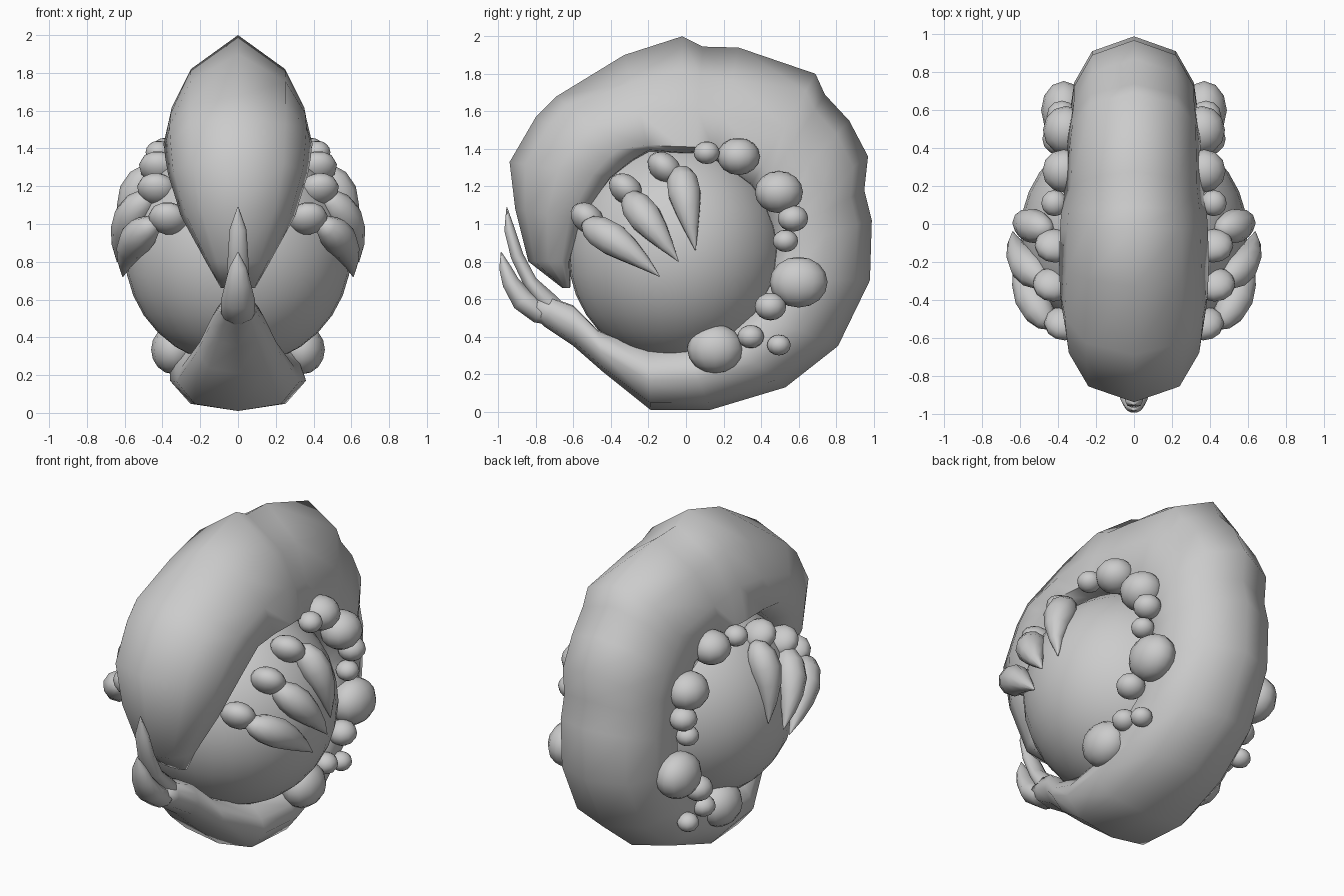
import bpy, bmesh, math
from mathutils import Vector

if "Cube" in bpy.data.objects:
    bpy.data.objects.remove(bpy.data.objects["Cube"])


def finish(name, bm, angle=50):
    bmesh.ops.recalc_face_normals(bm, faces=bm.faces)
    me = bpy.data.meshes.new(name)
    bm.to_mesh(me)
    bm.free()
    ob = bpy.data.objects.new(name, me)
    bpy.context.collection.objects.link(ob)
    bpy.ops.object.select_all(action='DESELECT')
    bpy.context.view_layer.objects.active = ob
    ob.select_set(True)
    bpy.ops.object.shade_smooth_by_angle(angle=math.radians(angle))
    return ob


def loft(name, rings, angle=50):
    bm = bmesh.new()
    vs = [[bm.verts.new(p) for p in r] for r in rings]
    n = len(rings[0])
    for a, b in zip(vs, vs[1:]):
        for i in range(n):
            j = (i + 1) % n
            bm.faces.new((a[i], a[j], b[j], b[i]))
    bm.faces.new(vs[0])
    bm.faces.new(vs[-1])
    return finish(name, bm, angle)


def tube(name, pts, radii, flat=1.0, n=10):
    pts = [Vector(p) for p in pts]
    rings = []
    for i, (p, r) in enumerate(zip(pts, radii)):
        d = (pts[min(i + 1, len(pts) - 1)] - pts[max(i - 1, 0)]).normalized()
        u = Vector((1, 0, 0))
        u = (u - d * u.dot(d)).normalized()
        v = d.cross(u)
        rings.append([p + u * (r * flat * math.cos(2 * math.pi * k / n))
                      + v * (r * math.sin(2 * math.pi * k / n)) for k in range(n)])
    return loft(name, rings, 60)


def ball(name, loc, size, rot=(0, 0, 0), seg=12, rings=8):
    bpy.ops.mesh.primitive_uv_sphere_add(segments=seg, ring_count=rings, radius=1,
                                         location=loc, rotation=rot)
    ob = bpy.context.object
    ob.name = name
    ob.scale = size
    bpy.ops.object.shade_smooth()
    return ob


# Curled body: outer (y, z), inner (y, z), half width
head = [(-.66, .66, -.62, .66, .09), (-.84, .80, -.63, .80, .17), (-.91, 1.08, -.57, 1.03, .30),
        (-.94, 1.33, -.42, 1.25, .37), (-.80, 1.57, -.35, 1.31, .385), (-.69, 1.68, -.30, 1.35, .39)]
top = [(-.33, 1.90, -.20, 1.41, .395), (-.02, 2.0, -.03, 1.40, .39),
       (.09, 1.945, .05, 1.40, .385), (.28, 1.94, .15, 1.37, .37)]
back = [(.69, 1.80, .36, 1.23, .35), (.74, 1.69, .40, 1.17, .35), (.87, 1.55, .44, 1.10, .34),
        (.97, 1.36, .48, 1.0, .34), (.95, 1.18, .49, .94, .34), (.99, 1.02, .50, .88, .34),
        (.98, .70, .48, .70, .34), (.81, .35, .38, .52, .35), (.53, .13, .22, .38, .36)]
tail = [(.13, .01, .0, .33, .36), (-.19, .01, -.20, .32, .325), (-.44, .21, -.47, .43, .22),
        (-.60, .35, -.60, .56, .15), (-.75, .45, -.71, .60, .105), (-.84, .53, -.79, .60, .08)]
# Half cross-sections: (fraction of width, fraction from inner to outer edge)
sec_mid = [(0, 1), (.65, .84), (.93, .5), (1, .15), (.8, -.03), (0, -.08)]
sec_top = [(0, 1), (.64, .70), (.9, .36), (1, .02), (.8, -.03), (0, -.08)]
sec_tail = [(0, 1), (.70, .88), (1, .5), (.92, .25), (.72, .0), (0, -.03)]
rings = []
for group, half in ((head, sec_mid), (top, sec_top), (back, sec_mid), (tail, sec_tail)):
    section = half + [(-x, t) for x, t in half[-2:0:-1]]
    rings += [[(x * w, iy + (oy - iy) * t, iz + (oz - iz) * t) for x, t in section]
              for oy, oz, iy, iz, w in group]
loft("curled_body", rings, 80)

# Central sphere held by the curl
ball("core_sphere", (0, -.05, .85), (.6, .58, .6), seg=32, rings=16)

# Forked tail tip
tube("tail_prong_long", [(0, -.62, .50), (0, -.73, .575), (0, -.83, .69), (0, -.90, .83),
                         (0, -.94, .97), (0, -.955, 1.09)],
     [.03, .06, .04, .036, .03, .002], 1.5)
tube("tail_prong_short", [(0, -.66, .48), (0, -.78, .53), (0, -.87, .595), (0, -.935, .69),
                          (0, -.965, .77), (0, -.985, .85)],
     [.03, .065, .065, .048, .033, .002], 1.4)

# Beads along both sides: x, y, z, radius
beads = [(.42, .11, 1.38, .066), (.37, .28, 1.36, .108), (.36, .495, 1.17, .122),
         (.38, .57, 1.03, .077), (.38, .53, .91, .064), (.37, .60, .69, .147),
         (.40, .45, .56, .08), (.34, .155, .335, .142), (.36, .345, .40, .067), (.36, .495, .355, .06)]
# Claws: base, middle, tip
claws = [((.44, -.54, 1.0), (.56, -.35, .89), (.61, -.14, .72)),
         ((.46, -.31, 1.15), (.59, -.19, 1.0), (.64, -.04, .80)),
         ((.44, -.03, 1.29), (.56, .0, 1.12), (.60, .05, .86))]
knuckles = [(.37, -.525, 1.03), (.43, -.32, 1.185), (.42, -.115, 1.30)]

for side, s in (("right", 1), ("left", -1)):
    for i, (x, y, z, r) in enumerate(beads):
        ball(f"bead_{side}_{i}", (s * x, y, z), (min(r * 1.05, .12), r * 1.05, r * .92))
    for i, (a, m, b) in enumerate(claws):
        A, M, B = (Vector((s * p[0], p[1], p[2])) for p in (a, m, b))
        C = 2 * M - (A + B) / 2
        ts = [0, .08, .22, .4, .6, .8, 1]
        pts = [A * (1 - t) ** 2 + C * (2 * t * (1 - t)) + B * t * t for t in ts]
        tube(f"claw_{side}_{i}", pts, [.025, .06, .085, .09, .07, .04, .002])
    for i, (x, y, z) in enumerate(knuckles):
        ball(f"knuckle_{side}_{i}", (s * x, y, z), (.105, .1, .075), (-.7, s * -.15, 0))
